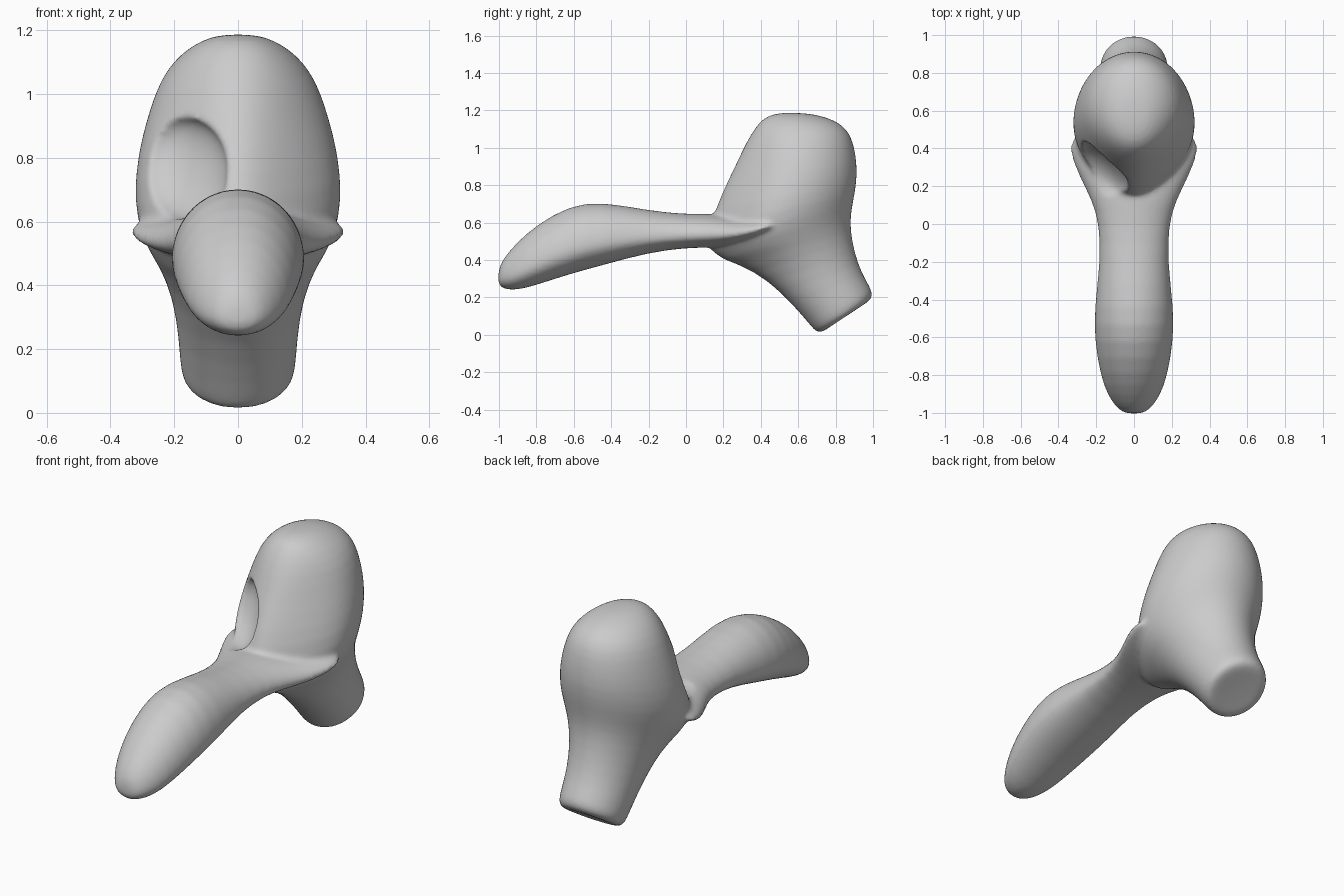
import bpy, bmesh, math
from mathutils import Vector

if "Cube" in bpy.data.objects:
    bpy.data.objects.remove(bpy.data.objects["Cube"])

N = 28


def loft(name, rings):
    """Skin a list of closed rings, cap both ends and subdivide."""
    bm = bmesh.new()
    loops = [[bm.verts.new(p) for p in ring] for ring in rings]
    for a, b in zip(loops, loops[1:]):
        for i in range(N):
            j = (i + 1) % N
            bm.faces.new((a[i], a[j], b[j], b[i]))
    for end in (loops[0], loops[-1]):
        bm.faces.new(end)
    bmesh.ops.recalc_face_normals(bm, faces=bm.faces)
    mesh = bpy.data.meshes.new(name)
    bm.to_mesh(mesh)
    bm.free()
    obj = bpy.data.objects.new(name, mesh)
    bpy.context.collection.objects.link(obj)
    obj.modifiers.new("Round", 'SUBSURF').levels = 1
    return obj


def head_ring(fy, fz, by, bz, w, k):
    """Tilted ring from front point to back point, narrowed at the front by k."""
    pts = []
    for i in range(N):
        t = 2 * math.pi * i / N
        c, s = math.cos(t), math.sin(t)
        u = (1 - c) / 2
        x = w * s * (1 - k * max(0, c) ** 2)
        pts.append(Vector((x, fy + (by - fy) * u, fz + (bz - fz) * u)))
    return pts


def bill_ring(y, top, bot, w):
    """Upright ring whose widest line sits below the middle."""
    mid = bot + 0.36 * (top - bot)
    pts = []
    for i in range(N):
        t = 2 * math.pi * i / N
        s = math.sin(t)
        h = (top - mid) if s > 0 else (mid - bot)
        pts.append(Vector((w * math.cos(t), y, mid + h * s)))
    return pts


def apply_all(obj):
    bpy.ops.object.select_all(action='DESELECT')
    obj.select_set(True)
    bpy.context.view_layer.objects.active = obj
    for m in list(obj.modifiers):
        bpy.ops.object.modifier_apply(modifier=m.name)


# Neck, jaw and skull
head = loft("head", [head_ring(*r) for r in [
    (0.79, 0.06, 0.93, 0.15, 0.09, 0),
    (0.71, -0.005, 1.0, 0.19, 0.165, 0),
    (0.68, 0.03, 1.0, 0.235, 0.182, 0),
    (0.58, 0.15, 0.945, 0.32, 0.187, 0),
    (0.44, 0.29, 0.905, 0.43, 0.205, 0),
    (0.28, 0.38, 0.88, 0.56, 0.25, 0.3),
    (0.11, 0.425, 0.885, 0.66, 0.305, 0.45),
    (0.12, 0.58, 0.905, 0.75, 0.332, 0.45),
    (0.19, 0.76, 0.92, 0.86, 0.318, 0.4),
    (0.26, 0.90, 0.91, 0.97, 0.285, 0.3),
    (0.32, 1.03, 0.885, 1.07, 0.245, 0.15),
    (0.375, 1.12, 0.83, 1.13, 0.185, 0),
    (0.43, 1.175, 0.75, 1.165, 0.115, 0),
    (0.53, 1.19, 0.65, 1.185, 0.05, 0),
]])

# Bill, flaring back into the cheek flanges
bill = loft("bill", [bill_ring(*r) for r in [
    (-1.005, 0.34, 0.27, 0.04),
    (-0.985, 0.40, 0.245, 0.085),
    (-0.91, 0.49, 0.235, 0.14),
    (-0.80, 0.59, 0.265, 0.18),
    (-0.62, 0.695, 0.325, 0.21),
    (-0.45, 0.715, 0.37, 0.213),
    (-0.20, 0.665, 0.44, 0.18),
    (0.0, 0.645, 0.465, 0.187),
    (0.12, 0.65, 0.465, 0.225),
    (0.25, 0.635, 0.475, 0.292),
    (0.38, 0.635, 0.515, 0.352),
    (0.46, 0.63, 0.56, 0.335),
    (0.52, 0.61, 0.58, 0.25),
]])

for part in (head, bill):
    apply_all(part)
head.select_set(True)
bill.select_set(True)
bpy.context.view_layer.objects.active = head
bpy.ops.object.join()
head.name = "bird_head"

# Fuse skull and bill into one smooth skin
remesh = head.modifiers.new("Fuse", 'REMESH')
remesh.mode = 'VOXEL'
remesh.voxel_size = 0.012
smooth = head.modifiers.new("Soften", 'SMOOTH')
smooth.factor = 0.5
smooth.iterations = 6
apply_all(head)

# Eye socket cutters: shallow bowls facing front and outward, flat at the floor
along_l, depth_in, depth_out, half_h = 0.175, 0.085, 0.42, 0.16
cutters = []
for side in (-1, 1):
    bm = bmesh.new()
    bmesh.ops.create_uvsphere(bm, u_segments=48, v_segments=32, radius=1)
    along = Vector((side * 0.71, 0.70, 0))
    out = Vector((side * 0.70, -0.71, 0))
    for v in bm.verts:
        a, d, h = v.co
        z = h * half_h
        if z < 0:
            z = -half_h * abs(h) ** 0.8
        d *= depth_out if d > 0 else depth_in
        p = along * a * along_l + out * d
        v.co = (side * 0.17 + p.x, 0.285 + p.y + 0.4 * z, 0.768 + z)
    bmesh.ops.recalc_face_normals(bm, faces=bm.faces)
    mesh = bpy.data.meshes.new("socket_cutter")
    bm.to_mesh(mesh)
    bm.free()
    cutter = bpy.data.objects.new("socket_cutter", mesh)
    bpy.context.collection.objects.link(cutter)
    cutter.hide_render = True
    cutters.append(cutter)
    cut = head.modifiers.new("Socket", 'BOOLEAN')
    cut.operation = 'DIFFERENCE'
    cut.object = cutter
apply_all(head)
for cutter in cutters:
    bpy.data.objects.remove(cutter)

# Soften the socket rims
remesh = head.modifiers.new("Fuse", 'REMESH')
remesh.mode = 'VOXEL'
remesh.voxel_size = 0.011
smooth = head.modifiers.new("Soften", 'SMOOTH')
smooth.factor = 0.5
smooth.iterations = 3
apply_all(head)
bpy.ops.object.shade_smooth_by_angle(angle=math.radians(50))
